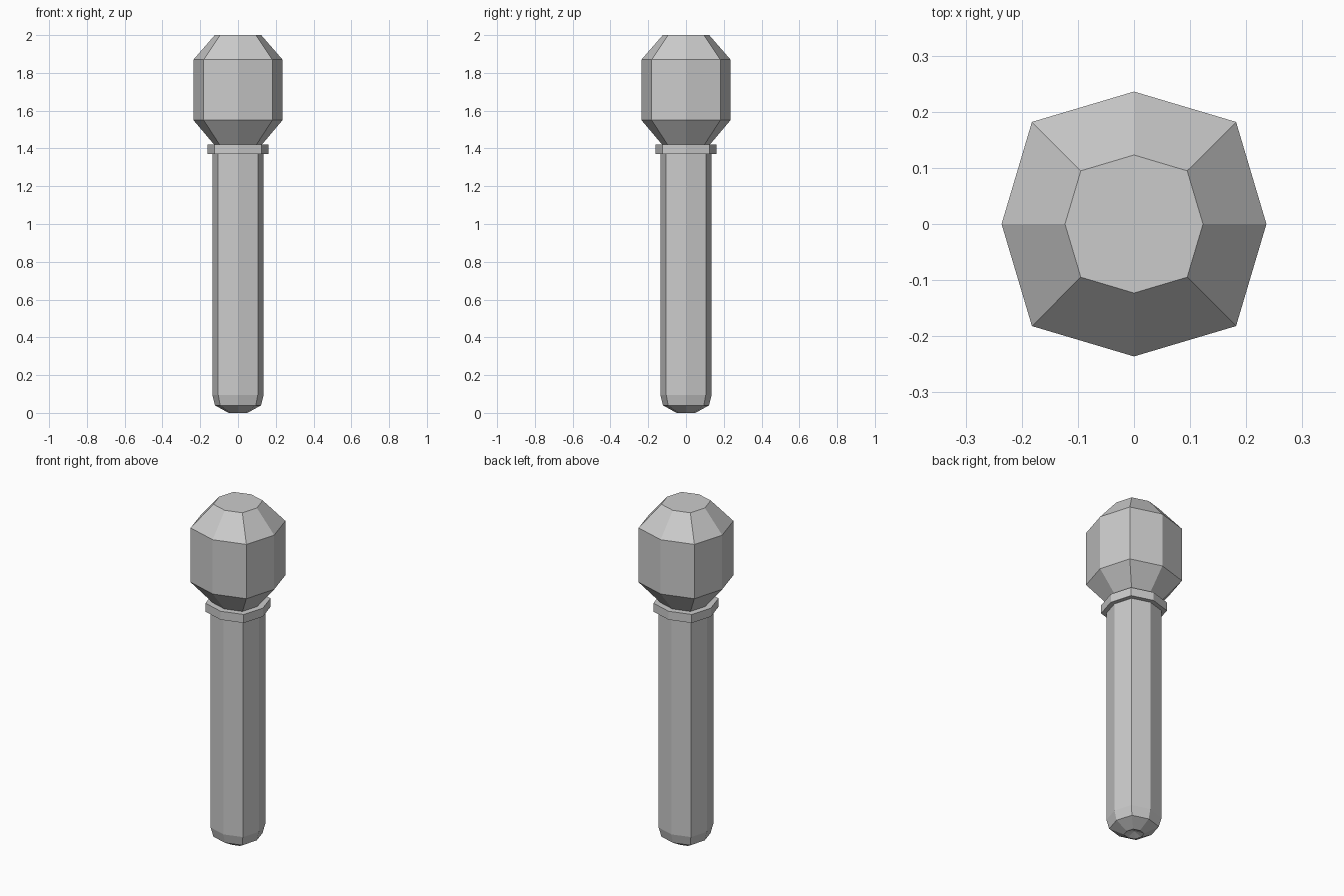
import bpy, bmesh
from math import cos, sin, pi

if "Cube" in bpy.data.objects:
    bpy.data.objects.remove(bpy.data.objects["Cube"])

DIAGONAL = 1.09  # diagonal corners sit slightly further out than axis corners


def lathe(name, profile, tip=None):
    """Stack eight-sided rings from (radius, z) pairs; tip = recessed centre of the base."""
    bm = bmesh.new()
    rings = []
    for r, z in profile:
        ring = []
        for i in range(8):
            k = r * (DIAGONAL if i % 2 else 1)
            ring.append(bm.verts.new((k * cos(i * pi / 4), k * sin(i * pi / 4), z)))
        rings.append(ring)
    for a, b in zip(rings, rings[1:]):
        for i in range(8):
            j = (i + 1) % 8
            bm.faces.new((a[i], a[j], b[j], b[i]))
    bm.faces.new(rings[-1])
    if tip is None:
        bm.faces.new(rings[0][::-1])
    else:
        centre = bm.verts.new((0, 0, tip))
        for i in range(8):
            bm.faces.new((rings[0][(i + 1) % 8], rings[0][i], centre))
    bmesh.ops.recalc_face_normals(bm, faces=bm.faces)
    mesh = bpy.data.meshes.new(name)
    bm.to_mesh(mesh)
    bm.free()
    obj = bpy.data.objects.new(name, mesh)
    bpy.context.collection.objects.link(obj)
    return obj


# Long grip with a rounded, slightly dimpled butt
lathe("handle", [(0.05, 0.0), (0.122, 0.04), (0.136, 0.095), (0.136, 1.375)], tip=0.02)
# Thin band between grip and head
lathe("collar", [(0.162, 1.37), (0.162, 1.42)])
# Faceted bulbous head
lathe("head", [(0.122, 1.415), (0.236, 1.55), (0.236, 1.87), (0.123, 2.0)])
